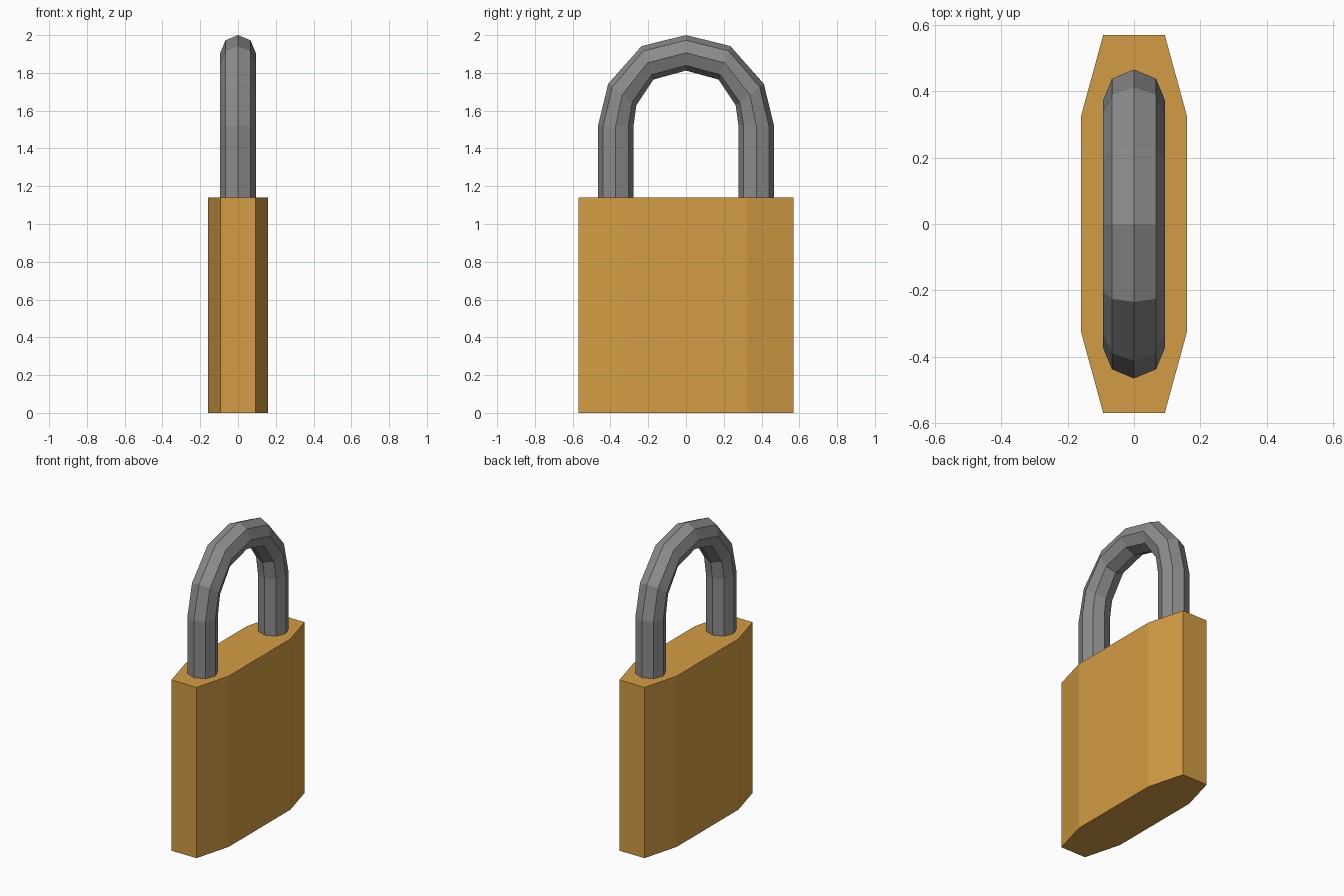
import bpy
import bmesh
import math
from mathutils import Vector

cube = bpy.data.objects.get("Cube")
if cube:
    bpy.data.objects.remove(cube, do_unlink=True)


def make_material(name, rgb):
    mat = bpy.data.materials.new(name)
    mat.use_nodes = True
    colour = (*rgb, 1.0)
    mat.diffuse_color = colour
    mat.node_tree.nodes["Principled BSDF"].inputs["Base Color"].default_value = colour
    return mat


def loft(name, rings, mat):
    """Skin closed rings of points into a flat-shaded, capped solid."""
    bm = bmesh.new()
    loops = [[bm.verts.new(p) for p in ring] for ring in rings]
    n = len(loops[0])
    for a, b in zip(loops, loops[1:]):
        for i in range(n):
            j = (i + 1) % n
            bm.faces.new((a[i], a[j], b[j], b[i]))
    bm.faces.new(loops[0])
    bm.faces.new(loops[-1])
    bmesh.ops.recalc_face_normals(bm, faces=bm.faces)
    mesh = bpy.data.meshes.new(name)
    bm.to_mesh(mesh)
    bm.free()
    mesh.materials.append(mat)
    obj = bpy.data.objects.new(name, mesh)
    bpy.context.collection.objects.link(obj)
    return obj


brass = make_material("brass", (0.65, 0.335, 0.057))
steel = make_material("grey steel", (0.26, 0.26, 0.26))

# Lock body: tall prism with tapered ends
BODY_TOP = 1.14
quarter = [(0.16, 0.325), (0.093, 0.57)]
half = quarter + [(-x, y) for x, y in reversed(quarter)]
outline = half + [(-x, -y) for x, y in half]
loft("lock_body", [[(x, y, z) for x, y in outline] for z in (0, BODY_TOP)], brass)

# Shackle: eight-sided bar, given by outer and inner edge (y, z) along one leg
SIDES, RADIUS = 8, 0.094
leg = [
    ((0.466, BODY_TOP - 0.01), (0.278, BODY_TOP - 0.01)),
    ((0.466, 1.52), (0.278, 1.52)),
    ((0.412, 1.742), (0.263, 1.628)),
    ((0.235, 1.942), (0.172, 1.765)),
]
crown = [((0, 2.0), (0, 1.812))]
mirrored = [((-o[0], o[1]), (-i[0], i[1])) for o, i in reversed(leg)]


def bar_ring(outer, inner):
    outer, inner = Vector((0, *outer)), Vector((0, *inner))
    centre, spoke = (outer + inner) / 2, (outer - inner) / 2
    side = Vector((RADIUS, 0, 0))
    angles = [math.tau * k / SIDES for k in range(SIDES)]
    return [centre + spoke * math.cos(a) + side * math.sin(a) for a in angles]


loft("shackle", [bar_ring(o, i) for o, i in leg + crown + mirrored], steel)
